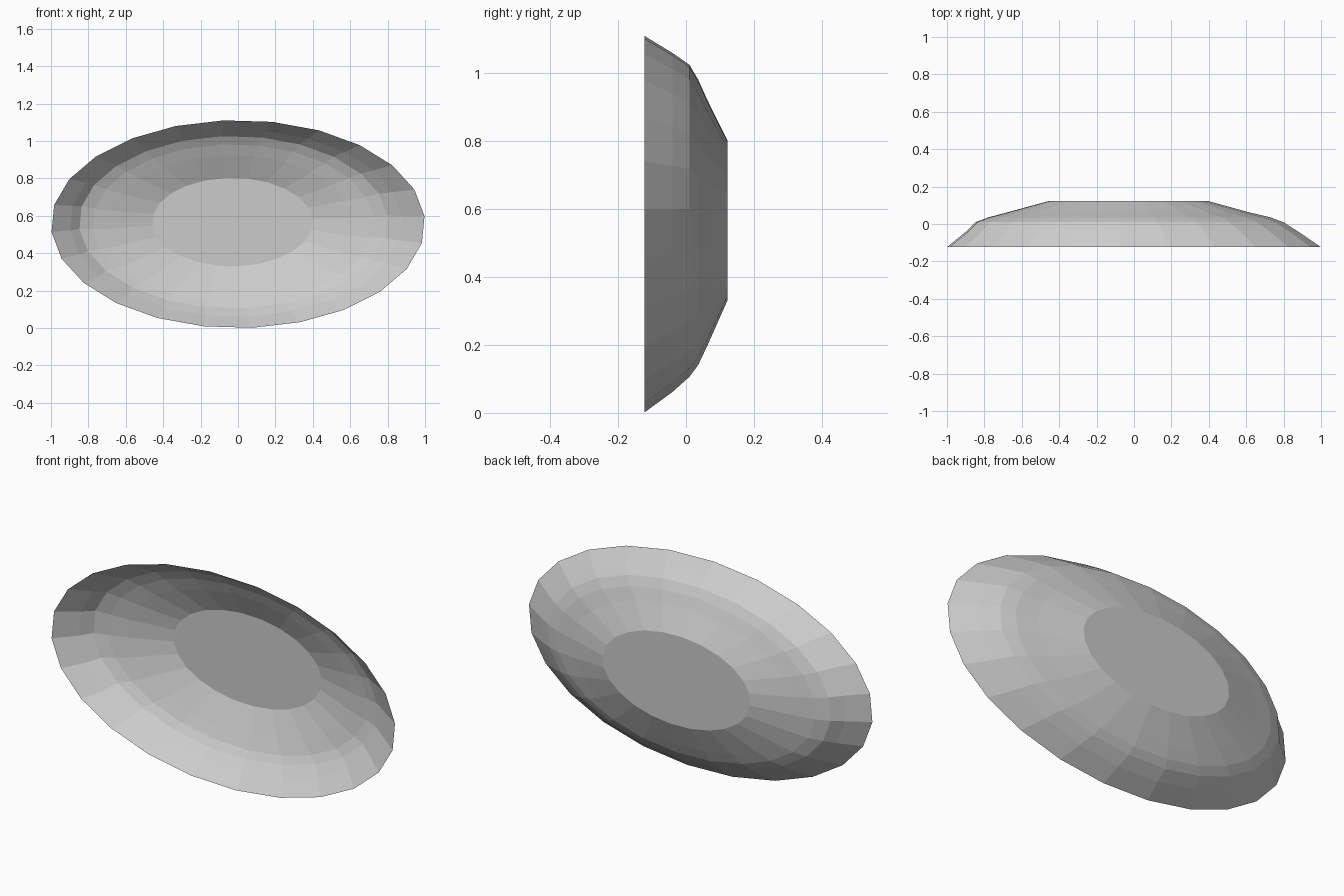
import bpy, bmesh
from math import cos, sin, radians

if "Cube" in bpy.data.objects:
    bpy.data.objects.remove(bpy.data.objects["Cube"])

SIDES = 24
PHASE = radians(4.4)

# Oval rings from rim to base: y, x min, x max, z min, z max
RINGS = [
    (-0.122, -1.00, 1.00, 0.00, 1.112),
    (-0.040, -0.90, 0.88, 0.06, 1.062),
    (0.010, -0.85, 0.80, 0.105, 1.027),
    (0.036, -0.78, 0.73, 0.14, 0.983),
    (0.062, -0.68, 0.62, 0.195, 0.925),
    (0.122, -0.46, 0.40, 0.33, 0.803),
]


def oval(bm, y, x0, x1, z0, z1):
    cx, cz, rx, rz = (x0 + x1) / 2, (z0 + z1) / 2, (x1 - x0) / 2, (z1 - z0) / 2
    angles = [PHASE + radians(360 / SIDES) * i for i in range(SIDES)]
    return [bm.verts.new((cx + rx * cos(a), y, cz + rz * sin(a))) for a in angles]


# Open faceted dish, hollow towards the front
bm = bmesh.new()
loops = [oval(bm, *r) for r in RINGS]
for a, b in zip(loops, loops[1:]):
    for i in range(SIDES):
        j = (i + 1) % SIDES
        bm.faces.new((a[i], a[j], b[j], b[i]))

# Flat base
bm.faces.new(loops[-1])
bmesh.ops.recalc_face_normals(bm, faces=bm.faces)

mesh = bpy.data.meshes.new("oval_dish")
bm.to_mesh(mesh)
bm.free()
dish = bpy.data.objects.new("oval_dish", mesh)
bpy.context.collection.objects.link(dish)
